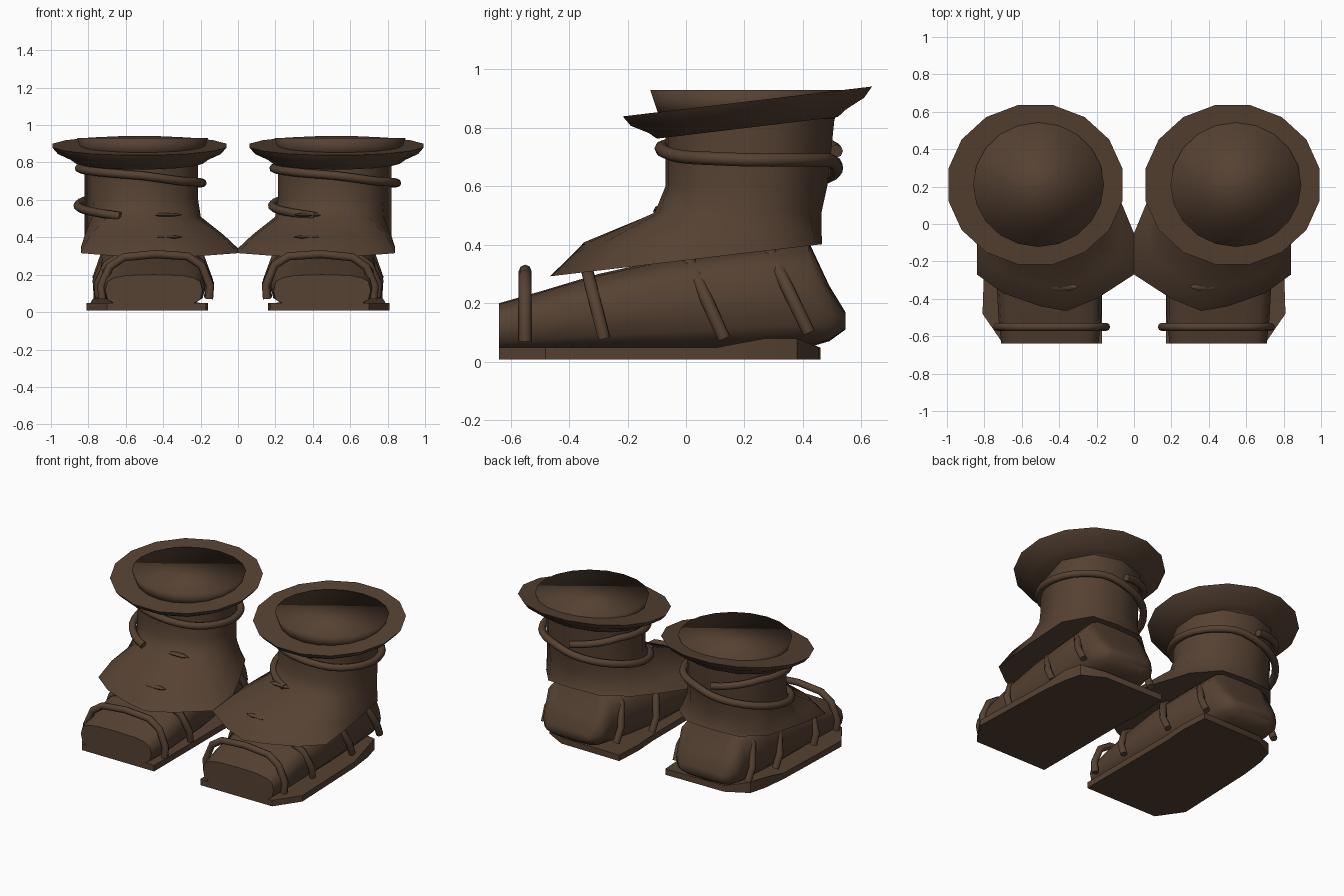
import bpy, bmesh
from math import cos, sin, pi, radians, atan2

cube = bpy.data.objects.get("Cube")
if cube:
    bpy.data.objects.remove(cube, do_unlink=True)

leather = bpy.data.materials.new("brown leather")
leather.use_nodes = True
BROWN = (0.092, 0.053, 0.032, 1)
leather.diffuse_color = BROWN
shader = leather.node_tree.nodes["Principled BSDF"]
shader.inputs["Base Color"].default_value = BROWN
shader.inputs["Roughness"].default_value = 0.9


def loft(name, rings, side, sharp=35):
    """Skin a stack of equal-length rings, cap both ends, mirror by side."""
    bm = bmesh.new()
    rows = [[bm.verts.new((side * x, y, z)) for x, y, z in r] for r in rings]
    n = len(rows[0])
    for a, b in zip(rows, rows[1:]):
        for i in range(n):
            j = (i + 1) % n
            bm.faces.new((a[i], a[j], b[j], b[i]))
    bm.faces.new(rows[0])
    bm.faces.new(rows[-1])
    bmesh.ops.recalc_face_normals(bm, faces=bm.faces)
    mesh = bpy.data.meshes.new(name)
    bm.to_mesh(mesh)
    bm.free()
    mesh.shade_smooth()
    mesh.set_sharp_from_angle(angle=radians(sharp))
    mesh.materials.append(leather)
    ob = bpy.data.objects.new(name, mesh)
    bpy.context.collection.objects.link(ob)


def cord(name, points, radius):
    """Round cord along a path."""
    data = bpy.data.curves.new(name, "CURVE")
    data.dimensions = "3D"
    data.bevel_depth = radius
    data.bevel_resolution = 2
    data.use_fill_caps = True
    sp = data.splines.new("POLY")
    sp.points.add(len(points) - 1)
    for p, co in zip(sp.points, points):
        p.co = (*co, 1)
    data.materials.append(leather)
    ob = bpy.data.objects.new(name, data)
    bpy.context.collection.objects.link(ob)


def ellipse(cx, cy, rx, ry, n=16, turn=0.0):
    return [(cx + rx * cos(2 * pi * (i + turn) / n), cy + ry * sin(2 * pi * (i + turn) / n))
            for i in range(n)]


def power(v, e):
    return abs(v) ** e * (1 if v >= 0 else -1)


def follow(table, v):
    """Linear interpolation through (key, value) pairs."""
    for (a, p), (b, q) in zip(table, table[1:]):
        if v <= b:
            return p + (q - p) * (v - a) / (b - a)
    return table[-1][1]


# Outline of the gaiter hem and of the sole, for the boot on +x
HEM = [(.84, -.27), (.70, -.37), (.50, -.44), (.36, -.465), (.2, -.4), (0, -.27),
       (0, -.05), (.07, .12), (.17, .32), (.32, .45), (.52, .465), (.7, .45), (.82, .3), (.84, 0)]
SOLE = [(.17, -.64), (.70, -.64), (.81, -.48), (.79, .1), (.77, .27), (.74, .38),
        (.60, .455), (.17, .46), (.16, .27), (.17, .1)]
SX, SY, RX, RY = .52, .215, .315, .285

# Gaiter rings: height, share of the hem outline, depth of the back half
GAITER = [(.41, .7, .87), (.51, .1, .87), (.6, 0, .94), (.7, 0, .98), (.84, 0, 1.03)]

# Foot sections: y, centre x, half width, bottom z, top z
FOOT = [(-.64, .45, .26, .03, .2), (-.5, .45, .275, .03, .24), (-.3, .455, .28, .03, .3),
        (-.05, .46, .28, .03, .355), (.2, .475, .265, .04, .385), (.42, .49, .24, .05, .41),
        (.49, .49, .22, .07, .26), (.545, .49, .16, .11, .17)]

# Straps: top y, top z, bottom y, bottom z, centre x, half width
STRAPS = [(-.55, .31, -.55, .07, .44, .285), (-.34, .32, -.28, .08, .45, .295),
          (0, .37, .13, .08, .455, .295), (.28, .39, .42, .1, .485, .265)]
ARCH = [(-1, 0), (-1.02, .3), (-.86, .75), (-.6, .95), (0, 1), (.6, .93), (.86, .72), (1.02, .3), (1, 0)]

# Cord height by winding angle, counted from the back of the shaft
WIND = [(95, .72), (150, .775), (180, .77), (270, .73), (310, .7), (360, .69),
        (430, .69), (460, .65), (540, .57), (612, .512)]


def build_boot(side, tag):
    # Flat sole whose outer rim lifts at the heel
    bottom = [(x, y, .008) for x, y in SOLE]
    rim = [(x, y, .08 if y > .2 and x > .7 else .048) for x, y in SOLE]
    loft(tag + "_sole", [bottom, rim], side)

    # Foot, lofted from toe to heel
    rings = []
    for y, cx, hw, lo, hi in FOOT:
        mid, hh = (lo + hi) / 2, (hi - lo) / 2
        rings.append([(cx + hw * power(cos(a), .6), y, mid + hh * power(sin(a), .6))
                      for a in [2 * pi * i / 16 for i in range(16)]])
    loft(tag + "_foot", rings, side, 60)

    # Straps arching over the foot
    for k, (ty, tz, by, bz, cx, hw) in enumerate(STRAPS):
        path = [(side * (cx + hw * u), by + (ty - by) * t, bz + (tz - bz) * t) for u, t in ARCH]
        cord(f"{tag}_strap_{k + 1}", path, .022)

    # Gaiter: sloping hem skirt narrowing into the round shaft
    rings = [[(x, y, .347 + .118 * y) for x, y in HEM]]
    for z, w, back in GAITER:
        ring = []
        for x, y in HEM:
            a = atan2((y - SY) / RY, (x - SX) / RX)
            ex, ey = SX + RX * cos(a), SY + RY * sin(a) * (back if sin(a) > 0 else 1)
            ring.append((ex + (x - ex) * w, ey + (y - ey) * w, z))
        rings.append(ring)
    loft(tag + "_gaiter", rings, side, 60)

    # Tilted flared brim
    rings = []
    for r, dz in ((.345, -.09), (.375, -.068), (.445, -.035), (.475, 0)):
        rings.append([(x, y, .89 + dz + .12 * (y - .21))
                      for x, y in ellipse(.527, .21, r, r * .915, 16, .5)])
    loft(tag + "_brim", rings, side, 40)

    # Level shaft top rising through the brim
    cx = .545 if side > 0 else .51
    rings = [[(x, y, z) for x, y in ellipse(cx, .21, r, r * .95, 20)]
             for z, r in ((.83, .315), (.93, .35))]
    loft(tag + "_shaft_top", rings, side, 180)

    # Small creases on the instep
    for k, (y, z) in enumerate(((-.09, .52), (-.335, .402))):
        rings = [[(.38 + u, y + r * cos(a), z + .5 * r * sin(a)) for a in [pi * i / 4 for i in range(8)]]
                 for u, r in ((-.08, .004), (-.04, .02), (.04, .02), (.08, .004))]
        loft(f"{tag}_crease_{k + 1}", rings, side, 60)

    # Cord spiralling down round the ankle, the same way on both boots
    path = []
    for deg in range(95, 613, 11):
        a = radians(deg)
        z = follow(WIND, deg)
        out = .015 + max(0, .6 - z) * .25
        path.append((side * SX + (RX + out) * cos(a), SY + (RY + out) * sin(a), z))
    cord(tag + "_ankle_cord", path, .023)


build_boot(1, "left")
build_boot(-1, "right")
